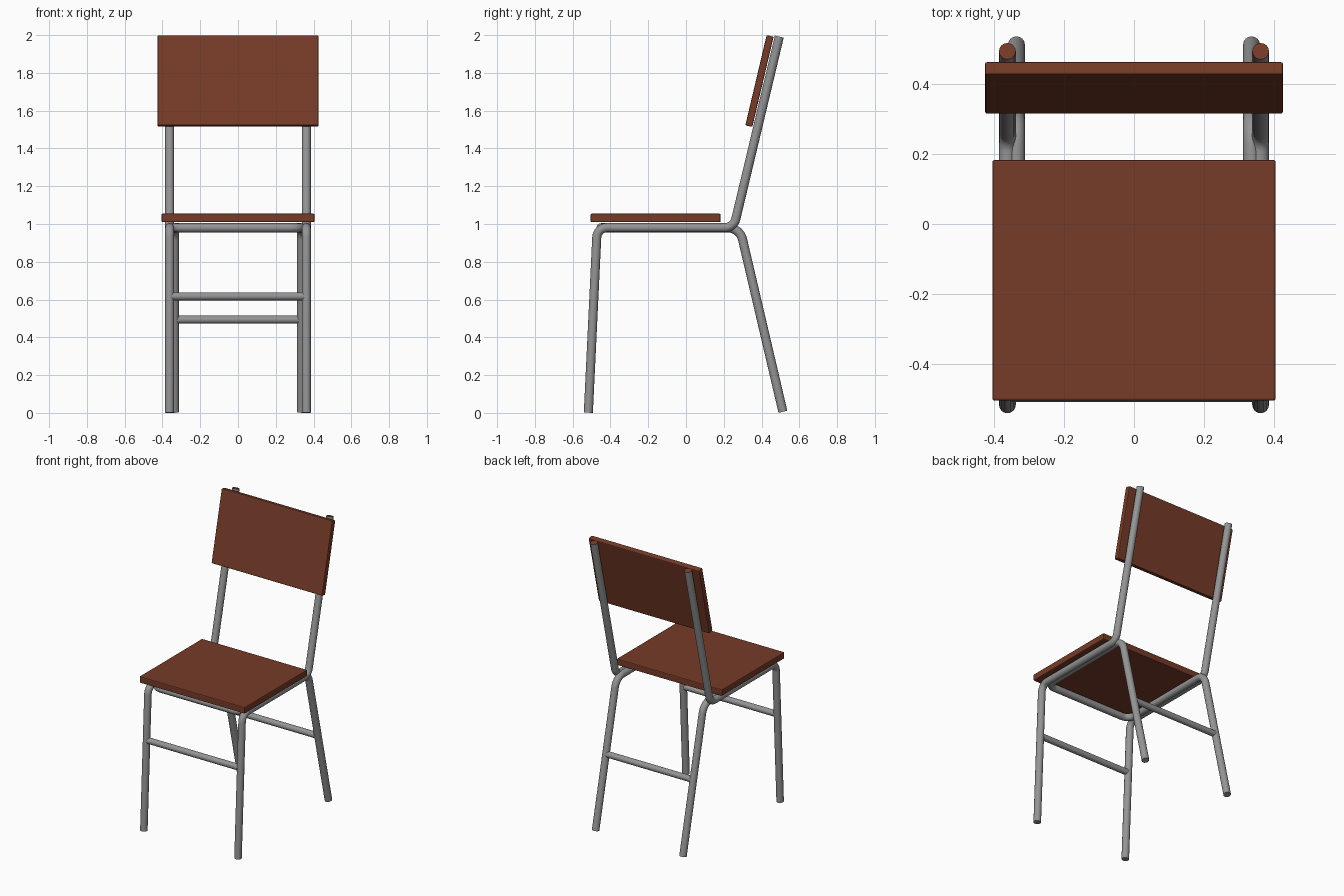
import bpy, math
from mathutils import Vector

if "Cube" in bpy.data.objects:
    bpy.data.objects.remove(bpy.data.objects["Cube"])


def material(name, rgb):
    m = bpy.data.materials.new(name)
    m.diffuse_color = (*rgb, 1)
    m.use_nodes = True
    m.node_tree.nodes["Principled BSDF"].inputs["Base Color"].default_value = m.diffuse_color
    return m


wood = material("brown wood", (0.18, 0.043, 0.021))
steel = material("grey steel", (0.30, 0.30, 0.30))


def rounded_path(points, radii, steps=8):
    """Replace each inner corner with an arc of the given radius."""
    pts = [Vector(p) for p in points]
    out = [pts[0]]
    for a, p, b, r in zip(pts, pts[1:], pts[2:], radii):
        u, v = (a - p).normalized(), (b - p).normalized()
        half = u.angle(v) / 2
        centre = p + (u + v).normalized() * (r / math.sin(half))
        start = p + u * (r / math.tan(half)) - centre
        end = p + v * (r / math.tan(half)) - centre
        turn = start.angle(end)
        for i in range(steps + 1):
            t = i / steps
            out.append(centre + (start * math.sin((1 - t) * turn)
                                 + end * math.sin(t * turn)) / math.sin(turn))
    return out + [pts[-1]]


def tube(name, path, radius):
    cu = bpy.data.curves.new(name, 'CURVE')
    cu.dimensions = '3D'
    cu.bevel_depth = radius
    cu.bevel_resolution = 6
    cu.use_fill_caps = True
    sp = cu.splines.new('POLY')
    sp.points.add(len(path) - 1)
    for q, p in zip(sp.points, path):
        q.co = (*p, 1)
    ob = bpy.data.objects.new(name, cu)
    bpy.context.collection.objects.link(ob)
    bpy.ops.object.select_all(action='DESELECT')
    ob.select_set(True)
    bpy.context.view_layer.objects.active = ob
    bpy.ops.object.convert(target='MESH')
    ob = bpy.context.object
    ob.data.materials.clear()
    ob.data.materials.append(steel)
    bpy.ops.object.shade_smooth_by_angle(angle=math.radians(40))
    return ob


def board(name, size, loc, tilt=0):
    bpy.ops.mesh.primitive_cube_add(size=1, location=loc)
    ob = bpy.context.object
    ob.name = name
    ob.scale = size
    bpy.ops.object.transform_apply(location=False, rotation=False, scale=True)
    ob.rotation_euler.x = tilt
    ob.data.materials.append(wood)
    bev = ob.modifiers.new("soft edges", 'BEVEL')
    bev.width = 0.006
    bev.segments = 2
    return ob


R = 0.024

# Side frames: front leg, seat rail and back post in one bent tube
for side, x in (("left", -0.362), ("right", 0.362)):
    frame = tube(side + "_front_leg_and_back_post", rounded_path(
        [(x, -0.517, 0.001), (x, -0.47, 0.981), (x, 0.253, 0.981), (x, 0.494, 1.992)],
        [0.055, 0.06]), R)
    # wood coloured plug on top of the post
    frame.data.materials.append(wood)
    for f in frame.data.polygons:
        if f.center.z > 1.98 and f.normal.z > 0.9:
            f.material_index = 1

# Inner frame: both back legs joined by a loop under the seat
x = 0.336
tube("back_legs_and_seat_loop", rounded_path(
    [(-x, 0.513, 0.006), (-x, 0.285, 0.98), (-x, -0.45, 0.98),
     (x, -0.45, 0.98), (x, 0.285, 0.98), (x, 0.513, 0.006)],
    [0.08, 0.06, 0.06, 0.08]), R)

# Cross bars
tube("front_cross_bar", [(-0.35, -0.488, 0.617), (0.35, -0.488, 0.617)], 0.021)
tube("back_cross_bar", [(-0.335, 0.4, 0.494), (0.335, 0.4, 0.494)], 0.021)

# Seat and backrest
board("seat", (0.81, 0.688, 0.045), (0, -0.161, 1.032))
board("backrest", (0.852, 0.038, 0.491), (0, 0.389, 1.757), -math.radians(13.3))
